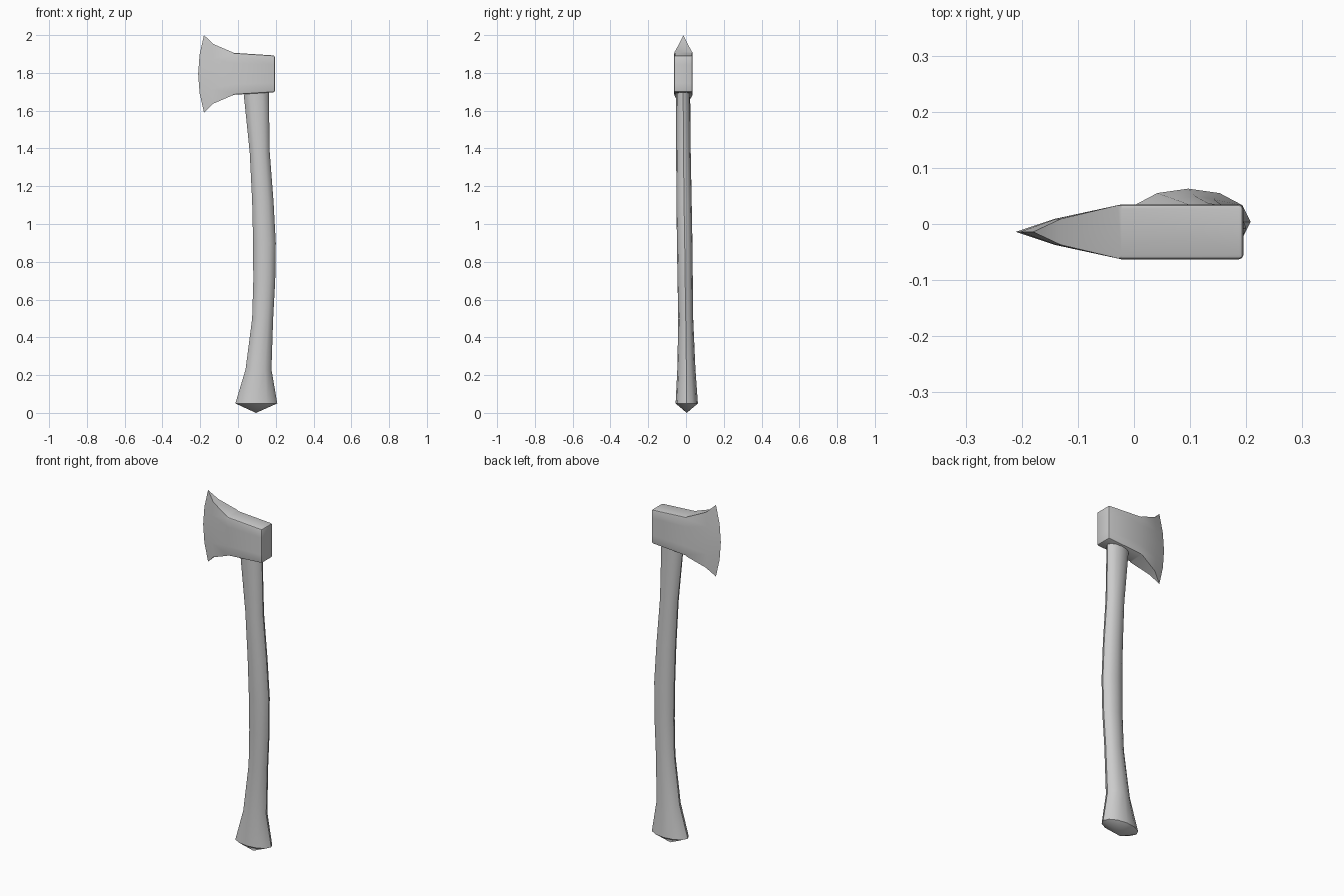
import bpy, bmesh, math

if "Cube" in bpy.data.objects:
    bpy.data.objects.remove(bpy.data.objects["Cube"])


def finish(name, bm, angle):
    bmesh.ops.recalc_face_normals(bm, faces=bm.faces)
    me = bpy.data.meshes.new(name)
    bm.to_mesh(me)
    bm.free()
    ob = bpy.data.objects.new(name, me)
    bpy.context.collection.objects.link(ob)
    bpy.ops.object.select_all(action='DESELECT')
    ob.select_set(True)
    bpy.context.view_layer.objects.active = ob
    bpy.ops.object.shade_smooth_by_angle(angle=math.radians(angle))
    return ob


def loft(bm, rings):
    for a, b in zip(rings, rings[1:]):
        n = len(a)
        for i in range(n):
            j = (i + 1) % n
            bm.faces.new((a[i], a[j], b[j], b[i]))


# Handle: oval rings (z, x min, x max, y min, y max) up into the head
SIDES = 12
bm = bmesh.new()
rings = []
for z, x0, x1, y0, y1 in [
        (0.05, -0.014, 0.208, -0.055, 0.063),
        (0.23, 0.040, 0.177, -0.046, 0.050),
        (0.50, 0.075, 0.186, -0.041, 0.038),
        (0.70, 0.081, 0.197, -0.045, 0.036),
        (0.90, 0.080, 0.200, -0.048, 0.034),
        (1.12, 0.075, 0.188, -0.051, 0.030),
        (1.38, 0.062, 0.168, -0.052, 0.025),
        (1.69, 0.030, 0.163, -0.052, 0.022),
        (1.75, 0.025, 0.162, -0.052, 0.022)]:
    ring = []
    for i in range(SIDES):
        a = 2 * math.pi * i / SIDES
        ring.append(bm.verts.new(((x0 + x1) / 2 + (x1 - x0) / 2 * math.cos(a),
                                  (y0 + y1) / 2 + (y1 - y0) / 2 * math.sin(a), z)))
    rings.append(ring)
loft(bm, rings)
bm.faces.new(rings[-1])
# Pointed butt of the handle
tip = bm.verts.new((0.095, 0.004, 0))
for i in range(SIDES):
    bm.faces.new((rings[0][i], tip, rings[0][(i + 1) % SIDES]))
finish("handle", bm, 35)

# Axe head: rectangular sections from poll to flared, curved cutting edge
CZ, CY = 1.795, -0.014
LEVELS = [-1, -0.5, 0, 0.5, 1]
bm = bmesh.new()
rings = []
# x, half height, half thickness, forward bow
for x, h, w, bow in [(0.195, 0.097, 0.049, 0),
                     (-0.022, 0.111, 0.049, 0),
                     (-0.142, 0.158, 0.023, 0.011)]:
    rings.append([bm.verts.new((x + bow * t * t, CY + s * w, CZ + h * t))
                  for s, ts in ((-1, LEVELS), (1, LEVELS[::-1])) for t in ts])
loft(bm, rings)
bm.faces.new(rings[0])
edge = [bm.verts.new((-0.211 + 0.031 * t * t, CY, CZ + 0.205 * t)) for t in LEVELS]
last, n = rings[-1], len(LEVELS)
for i in range(n - 1):
    bm.faces.new((last[i], last[i + 1], edge[i + 1], edge[i]))
    bm.faces.new((last[2 * n - 1 - i], last[2 * n - 2 - i], edge[i + 1], edge[i]))
bm.faces.new((last[0], last[-1], edge[0]))
bm.faces.new((last[n - 1], last[n], edge[-1]))
bmesh.ops.recalc_face_normals(bm, faces=bm.faces)
# Soften the corners of the poll block
hard = [e for e in bm.edges if all(v.co.x > -0.05 for v in e.verts)
        and e.calc_face_angle(0) > math.radians(50)]
bmesh.ops.bevel(bm, geom=hard, offset=0.008, segments=2, profile=0.5, affect='EDGES')
finish("axe_head", bm, 30)
